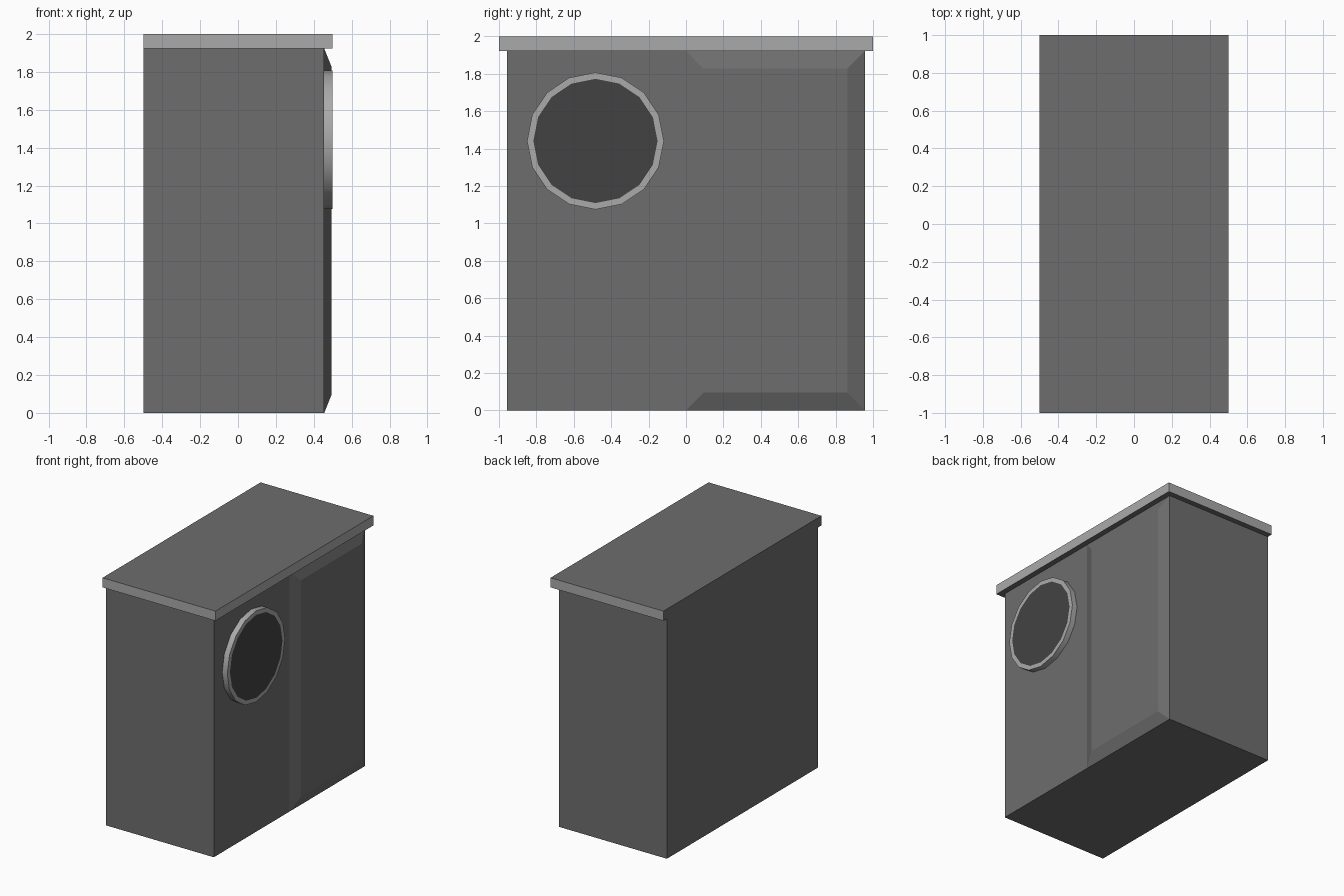
import bpy, bmesh, math

if "Cube" in bpy.data.objects:
    bpy.data.objects.remove(bpy.data.objects["Cube"])


def material(name, v):
    m = bpy.data.materials.new(name)
    m.diffuse_color = (v, v, v, 1)
    m.use_nodes = True
    m.node_tree.nodes["Principled BSDF"].inputs["Base Color"].default_value = m.diffuse_color
    return m


GREY = material("casing grey", 0.155)
LIGHT = material("light trim", 0.40)
DARK = material("dark glass", 0.055)


def finish(name, bm, mats):
    bmesh.ops.recalc_face_normals(bm, faces=bm.faces)
    me = bpy.data.meshes.new(name)
    bm.to_mesh(me)
    bm.free()
    for m in mats:
        me.materials.append(m)
    ob = bpy.data.objects.new(name, me)
    bpy.context.collection.objects.link(ob)
    return ob


def box(bm, lo, hi):
    verts = bmesh.ops.create_cube(bm, size=1)["verts"]
    for v in verts:
        v.co = [a if c < 0 else b for c, a, b in zip(v.co, lo, hi)]


# Cabinet body
bm = bmesh.new()
box(bm, (-0.5, -0.956, 0), (0.455, 0.956, 1.923))
finish("cabinet", bm, [GREY])

# Overhanging worktop, flush at the left; its front, back and right edges are light
bm = bmesh.new()
box(bm, (-0.5, -1, 1.923), (0.5, 1, 2))
bm.normal_update()
for f in bm.faces:
    f.material_index = int(abs(f.normal.z) < 0.5 and f.normal.x > -0.5)
finish("worktop", bm, [GREY, LIGHT])

# Raised panel with sloping edges
bm = bmesh.new()
box(bm, (0.455, 0, 0), (0.493, 0.956, 1.923))
for v in bm.verts:
    if v.co.x > 0.48:
        v.co.y += 0.093 if v.co.y < 0.5 else -0.093
        v.co.z += 0.095 if v.co.z < 1 else -0.095
finish("raised_panel", bm, [GREY])

# Round door: light rim with smooth outside, dark glass inset in its face
bm = bmesh.new()
N = 16
loops = []
for r, x in ((0.366, 0.455), (0.366, 0.5), (0.332, 0.5)):
    loops.append([bm.verts.new((x, -0.484 + r * math.cos(math.tau * i / N),
                                1.441 + r * math.sin(math.tau * i / N))) for i in range(N)])
for a, b in zip(loops, loops[1:]):
    for i in range(N):
        j = (i + 1) % N
        bm.faces.new((a[i], a[j], b[j], b[i]))
bm.faces.new(loops[2]).material_index = 1
door = finish("round_door", bm, [LIGHT, DARK])
bpy.context.view_layer.objects.active = door
door.select_set(True)
bpy.ops.object.shade_smooth_by_angle(angle=math.radians(40))
